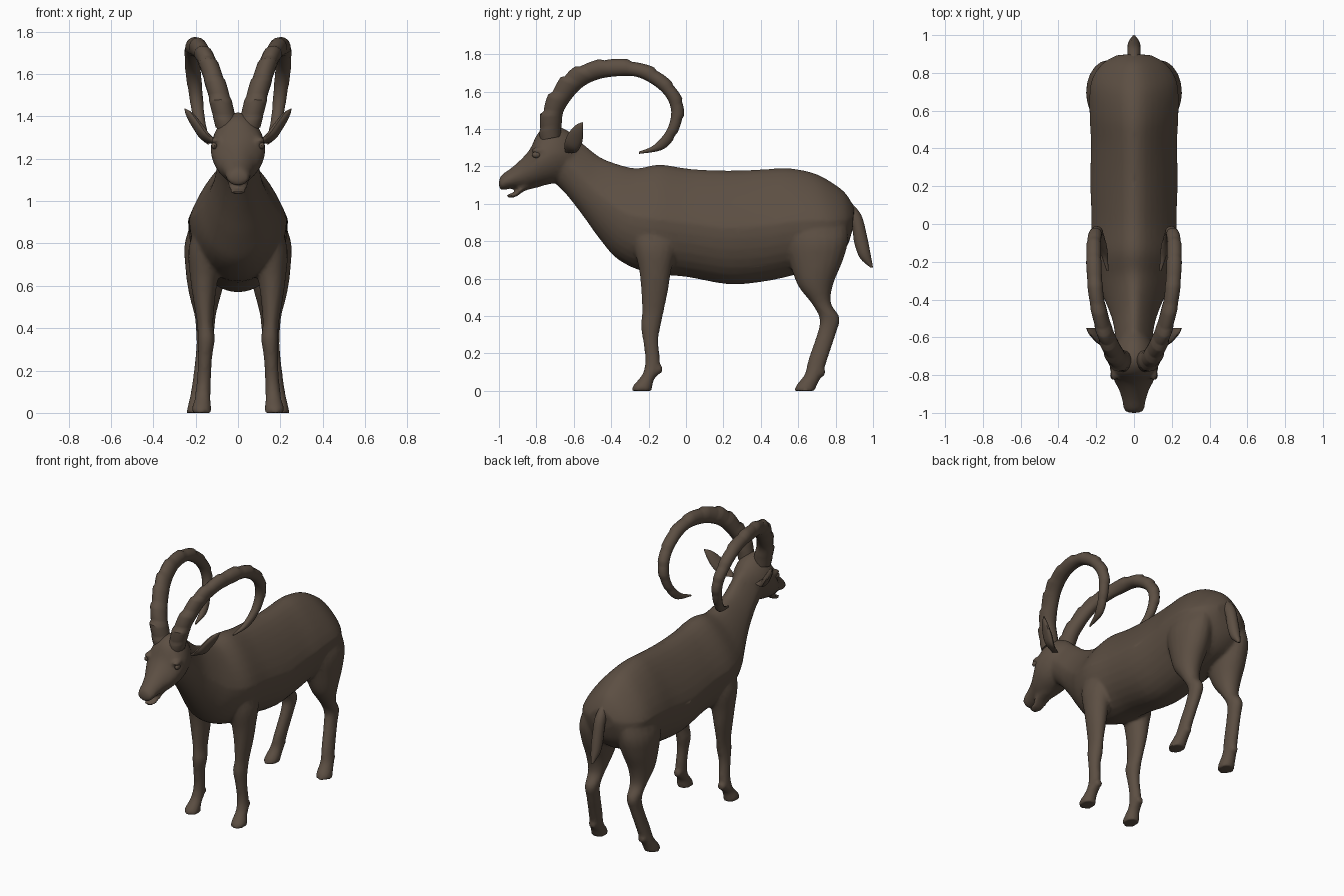
import bpy, bmesh, math
from mathutils import Vector

coat = bpy.data.materials.new("dark_brown_coat")
coat.diffuse_color = (0.108, 0.078, 0.056, 1)


def spline(rows, n):
    """Smoothly interpolate section rows, n steps per span."""
    out = []
    for i in range(len(rows) - 1):
        p = [rows[max(0, min(len(rows) - 1, i + k))] for k in (-1, 0, 1, 2)]
        for s in range(n):
            t = s / n
            out.append([0.5 * (2 * b + (c - a) * t + (2 * a - 5 * b + 4 * c - d) * t * t
                               + (3 * b - a - 3 * c + d) * t ** 3)
                        for a, b, c, d in zip(*p)])
    return out + [list(rows[-1])]


def loft(name, rows, side=1, sides=20, taper=0.0):
    """Skin oval sections; row = upper y, z, lower y, z, centre x, half width."""
    bm = bmesh.new()
    rings = []
    for y1, z1, y2, z2, x, w in rows:
        ring = []
        for k in range(sides):
            a = 2 * math.pi * k / sides
            c, s = math.cos(a), math.sin(a)
            ring.append(bm.verts.new((side * (x + w * s * (1 - taper * max(0, c))),
                                      (y1 + y2) / 2 + c * (y1 - y2) / 2,
                                      (z1 + z2) / 2 + c * (z1 - z2) / 2)))
        rings.append(ring)
    for a, b in zip(rings, rings[1:]):
        for k in range(sides):
            j = (k + 1) % sides
            bm.faces.new((a[k], a[j], b[j], b[k]))
    bm.faces.new(rings[0])
    bm.faces.new(rings[-1])
    return finish(name, bm)


def finish(name, bm):
    bmesh.ops.recalc_face_normals(bm, faces=bm.faces)
    me = bpy.data.meshes.new(name)
    bm.to_mesh(me)
    bm.free()
    me.materials.append(coat)
    ob = bpy.data.objects.new(name, me)
    bpy.context.collection.objects.link(ob)
    return ob


def ball(name, loc, size):
    bm = bmesh.new()
    bmesh.ops.create_uvsphere(bm, u_segments=12, v_segments=8, radius=1)
    for v in bm.verts:
        v.co = Vector(loc) + Vector([a * b for a, b in zip(v.co, size)])
    return finish(name, bm)


# Torso and neck
torso = [(-.62, 1.37, -.72, 1.13, 0, .10), (-.55, 1.32, -.64, 1.05, 0, .10),
         (-.46, 1.25, -.55, .935, 0, .115), (-.36, 1.21, -.46, .81, 0, .15),
         (-.26, 1.19, -.36, .70, 0, .195), (-.14, 1.21, -.2, .63, 0, .23),
         (.02, 1.187, 0, .61, 0, .225), (.23, 1.177, .23, .57, 0, .232),
         (.42, 1.185, .42, .585, 0, .228), (.55, 1.19, .58, .62, 0, .235),
         (.68, 1.165, .72, .66, 0, .235), (.77, 1.12, .80, .70, 0, .215),
         (.85, 1.06, .86, .77, 0, .16), (.9, .98, .89, .86, 0, .09)]
# Skull and muzzle
skull = [(-1.0, 1.125, -1.0, 1.09, 0, .025), (-.985, 1.155, -.985, 1.073, 0, .052),
         (-.93, 1.195, -.93, 1.083, 0, .064), (-.87, 1.25, -.885, 1.085, 0, .08),
         (-.83, 1.30, -.83, 1.087, 0, .105), (-.79, 1.38, -.75, 1.10, 0, .128),
         (-.72, 1.42, -.69, 1.115, 0, .125), (-.63, 1.39, -.66, 1.13, 0, .105),
         (-.57, 1.33, -.62, 1.12, 0, .075)]
jaw = [(-.958, 1.052, -.955, 1.030, 0, .025), (-.91, 1.066, -.91, 1.037, 0, .042),
       (-.86, 1.12, -.86, 1.07, 0, .05), (-.78, 1.15, -.78, 1.09, 0, .05)]
# Limbs
front_leg = [(-.30, .95, -.06, .95, .12, .06), (-.28, .78, -.05, .78, .155, .078),
             (-.25, .64, -.08, .64, .16, .066), (-.24, .54, -.095, .54, .16, .052),
             (-.235, .42, -.12, .42, .155, .038), (-.242, .35, -.135, .35, .15, .041),
             (-.23, .27, -.148, .27, .155, .034), (-.218, .17, -.14, .17, .16, .033),
             (-.228, .10, -.145, .10, .165, .036), (-.255, .06, -.17, .06, .168, .038),
             (-.285, .025, -.18, .025, .172, .046), (-.29, 0, -.18, 0, .172, .048)]
hind_leg = [(.50, 1.0, .85, .98, .11, .07), (.52, .82, .868, .82, .14, .108),
            (.555, .68, .84, .70, .147, .102), (.60, .56, .787, .57, .155, .077),
            (.67, .47, .775, .47, .155, .053), (.715, .385, .822, .39, .155, .043),
            (.70, .30, .803, .31, .16, .037), (.655, .17, .76, .18, .175, .036),
            (.635, .09, .73, .09, .185, .039), (.59, .03, .70, .03, .192, .046),
            (.58, 0, .69, 0, .195, .049)]
tail = [(.88, 1.01, .84, .93, 0, .03), (.937, .94, .885, .88, 0, .035),
        (.967, .83, .90, .79, 0, .035), (.985, .74, .93, .71, 0, .03),
        (1.0, .66, .985, .66, 0, .008)]

skin = [loft("body", spline(torso, 4), taper=.38, sides=32),
        loft("head", spline(skull, 4), taper=.15, sides=28),
        loft("jaw", spline(jaw, 4))]
for s in (-1, 1):
    skin += [loft("front_leg", spline(front_leg, 4), s),
             loft("hind_leg", spline(hind_leg, 4), s)]
    # Dewclaws behind each foot, brow over each eye
    for x, y, z in ((.163, -.142, .115), (.183, .728, .10)):
        skin.append(ball("dewclaw", (s * x, y, z), (.028, .018, .026)))
    skin.append(ball("brow", (s * .105, -.79, 1.285), (.022, .04, .018)))

# Merge the flesh parts into one blended skin
bpy.ops.object.select_all(action='DESELECT')
for ob in skin:
    ob.select_set(True)
body = skin[0]
bpy.context.view_layer.objects.active = body
bpy.ops.object.join()
m = body.modifiers.new("blend", 'REMESH')
m.mode, m.voxel_size, m.use_smooth_shade = 'VOXEL', .011, True
m = body.modifiers.new("soften", 'SMOOTH')
m.factor, m.iterations = .5, 5
m = body.modifiers.new("lighten", 'DECIMATE')
m.ratio = .3

smooth = [loft("tail", spline(tail, 4), sides=14)]

# Ridged horns: outer edge, inner edge, centre x, half width
horn = [(-.78, 1.34, -.67, 1.36, .055, .052), (-.782, 1.40, -.665, 1.425, .068, .054),
        (-.752, 1.53, -.65, 1.505, .095, .050), (-.672, 1.66, -.57, 1.61, .135, .045),
        (-.57, 1.735, -.48, 1.662, .168, .042), (-.39, 1.773, -.37, 1.682, .20, .040),
        (-.195, 1.735, -.25, 1.675, .212, .040), (-.067, 1.635, -.13, 1.60, .212, .037),
        (-.012, 1.515, -.08, 1.505, .20, .033), (-.04, 1.395, -.10, 1.40, .185, .028),
        (-.115, 1.295, -.17, 1.315, .16, .02), (-.25, 1.267, -.25, 1.279, .14, .005)]
# Leaf-shaped ears
ear = [(-.645, 1.275, -.61, 1.27, .10, .02), (-.65, 1.32, -.58, 1.28, .15, .026),
       (-.63, 1.375, -.555, 1.33, .19, .024), (-.59, 1.42, -.55, 1.385, .225, .018),
       (-.553, 1.437, -.55, 1.43, .25, .003)]
for s, tag in ((-1, "right"), (1, "left")):
    rows = spline(horn, 8)
    for i, r in enumerate(rows[8:76]):
        bump = .016 * (i % 6) / 5 * (1 - i / 90) - .003
        d = Vector((r[0] - r[2], r[1] - r[3])).normalized() * bump
        r[0] += d.x
        r[1] += d.y
        r[5] += bump * .25
    smooth.append(loft("horn_" + tag, rows, s, 14))
    smooth.append(loft("ear_" + tag, spline(ear, 4), s, 14))
    smooth.append(ball("eye_" + tag, (s * .112, -.80, 1.262), (.014, .024, .017)))

# Smooth shading with sharp ridges kept
bpy.ops.object.select_all(action='DESELECT')
for ob in smooth:
    ob.select_set(True)
bpy.context.view_layer.objects.active = smooth[0]
bpy.ops.object.shade_smooth_by_angle(angle=math.radians(40))
